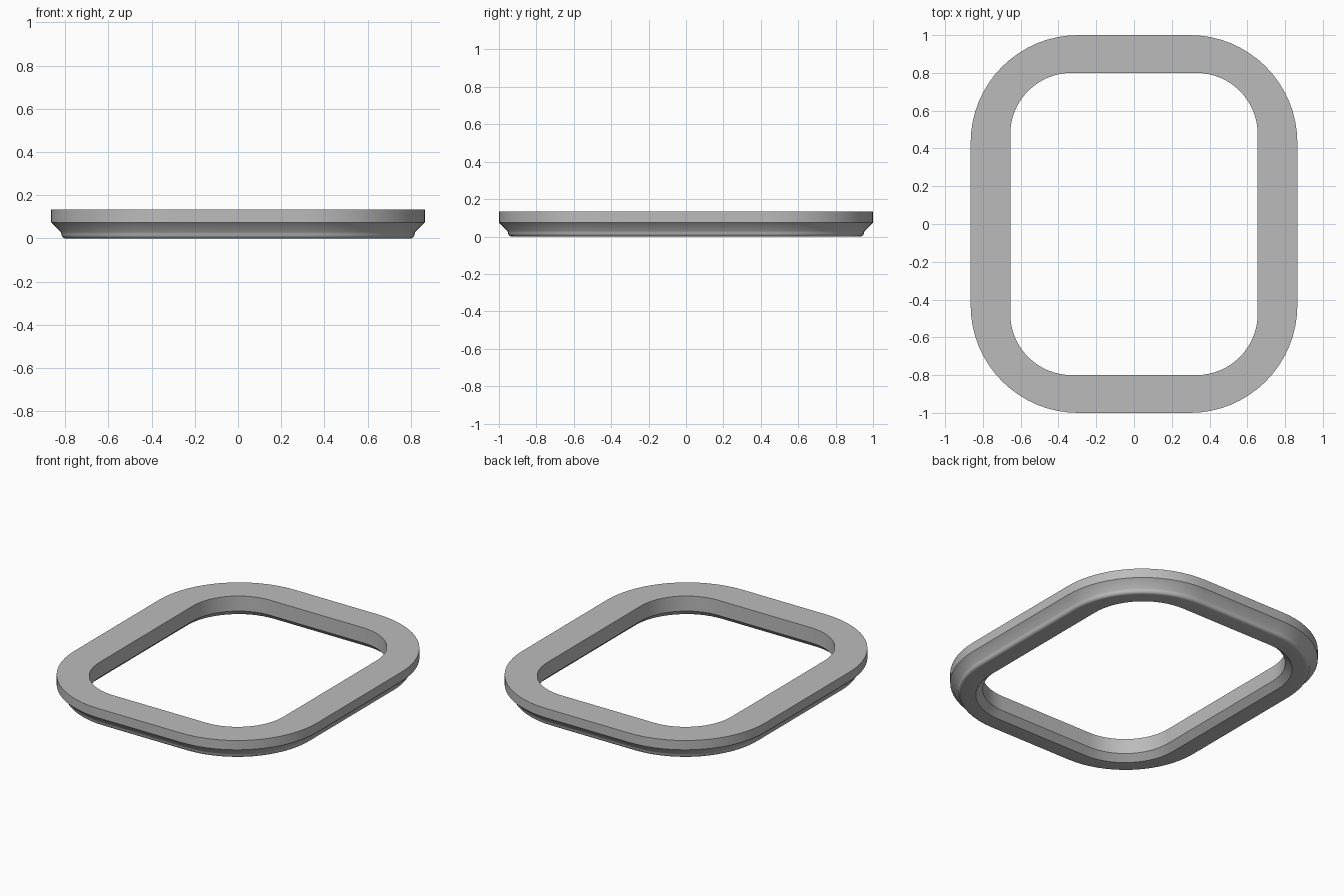
import bpy
import bmesh
from math import sin, cos, pi

cube = bpy.data.objects.get("Cube")
if cube:
    bpy.data.objects.remove(cube, do_unlink=True)

CORNER_STEPS = 16
OUTER = (0.865, 1.0, 0.57)    # half width, half depth, corner radius
INNER = (0.655, 0.80, 0.325)

grey = bpy.data.materials.new("plain grey")
grey.use_nodes = True
colour = (0.5, 0.5, 0.5, 1)
grey.diffuse_color = colour
grey.node_tree.nodes["Principled BSDF"].inputs["Base Color"].default_value = colour


def rounded_loop(bm, outline, offset, z):
    """Closed rounded rectangle, grown outwards by offset."""
    hx, hy, r = (v + offset for v in outline)
    verts = []
    for quarter, (sx, sy) in enumerate([(1, 1), (-1, 1), (-1, -1), (1, -1)]):
        for i in range(CORNER_STEPS + 1):
            a = (quarter + i / CORNER_STEPS) * pi / 2
            verts.append(bm.verts.new((sx * (hx - r) + r * cos(a),
                                       sy * (hy - r) + r * sin(a), z)))
    return verts


# Cross-section: outer rim, bevel and rounded foot, then the inside wall
bead = 0.02
section = [(OUTER, 0, 0.135), (OUTER, 0, 0.075), (OUTER, -0.045, 0.03)]
for i in range(6):
    a = i / 5 * pi / 2
    section.append((OUTER, -0.048 - bead * (1 - cos(a)), bead * (1 - sin(a))))
section += [(INNER, 0.04, 0), (INNER, 0, 0.038), (INNER, 0, 0.135)]

# Sweep the cross-section around the frame
bm = bmesh.new()
loops = [rounded_loop(bm, *row) for row in section]
for a, b in zip(loops, loops[1:] + loops[:1]):
    n = len(a)
    for i in range(n):
        j = (i + 1) % n
        bm.faces.new((a[i], b[i], b[j], a[j]))
bmesh.ops.recalc_face_normals(bm, faces=bm.faces)
mesh = bpy.data.meshes.new("frame_ring")
bm.to_mesh(mesh)
bm.free()
mesh.materials.append(grey)

ring = bpy.data.objects.new("frame_ring", mesh)
bpy.context.collection.objects.link(ring)
bpy.ops.object.select_all(action="DESELECT")
ring.select_set(True)
bpy.context.view_layer.objects.active = ring
bpy.ops.object.shade_smooth_by_angle(angle=pi / 6)
